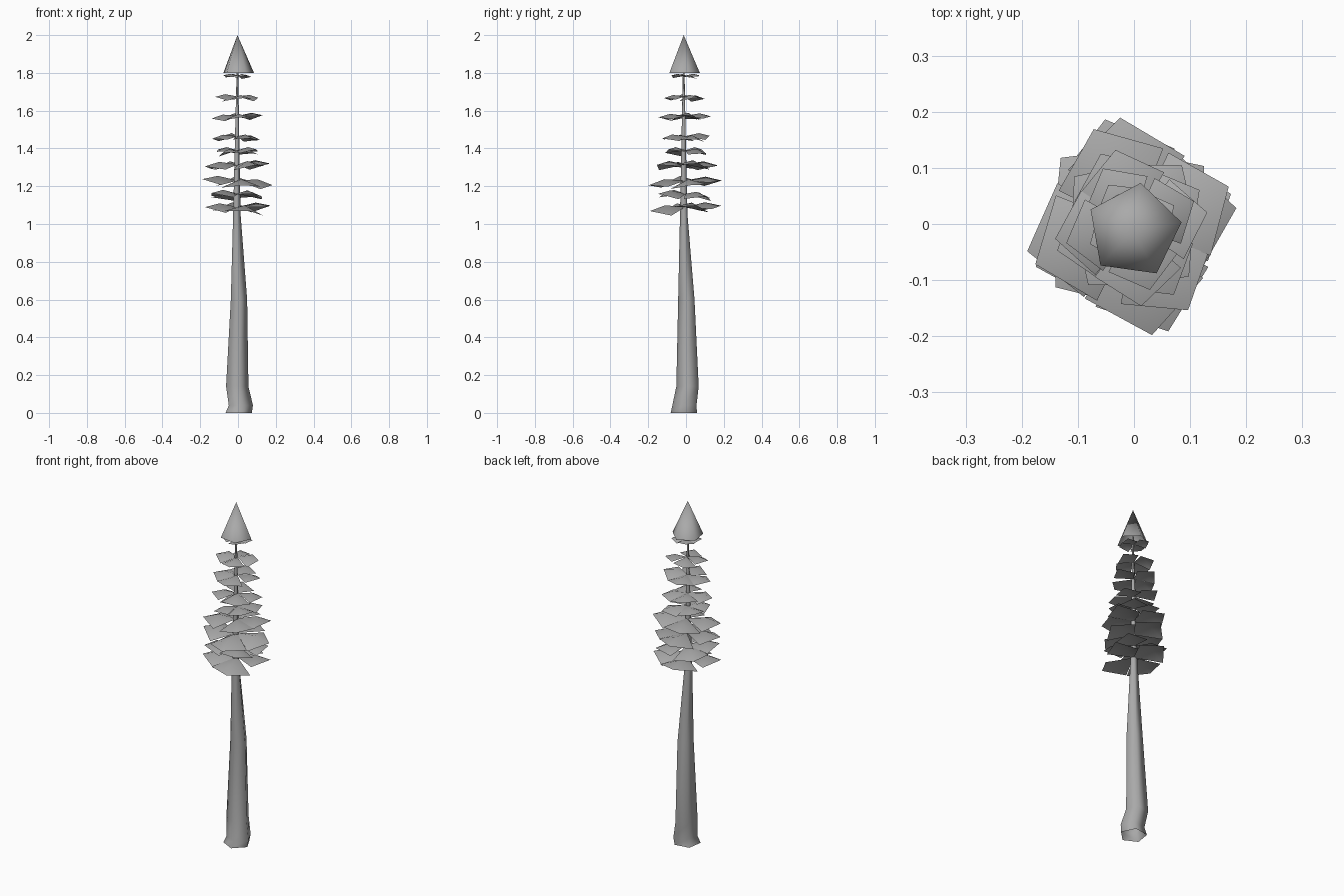
import bpy, math, random
from mathutils import Vector, Matrix

if "Cube" in bpy.data.objects:
    bpy.data.objects.remove(bpy.data.objects["Cube"])

random.seed(7)
grey = bpy.data.materials.new("mid grey")
grey.diffuse_color = (0.4, 0.4, 0.4, 1)
grey.use_nodes = True
grey.node_tree.nodes["Principled BSDF"].inputs["Base Color"].default_value = grey.diffuse_color


def make(name, verts, faces):
    mesh = bpy.data.meshes.new(name)
    mesh.from_pydata(verts, [], faces)
    mesh.materials.append(grey)
    for p in mesh.polygons:
        p.use_smooth = True
    obj = bpy.data.objects.new(name, mesh)
    bpy.context.collection.objects.link(obj)
    return obj


def ring(x, y, z, r, start, n=5):
    return [(x + r * math.cos(start + i * math.tau / n),
             y + r * math.sin(start + i * math.tau / n), z) for i in range(n)]


# Trunk: open five-sided tapering tube with a kinked foot (x, y, z, radius)
N = 5
sections = [(0.0, -0.008, 0, 0.074), (0.012, -0.005, 0.04, 0.068),
            (-0.007, 0.011, 0.14, 0.063), (0.003, 0.004, 0.6, 0.046),
            (-0.007, -0.011, 1.05, 0.021), (-0.005, -0.012, 1.5, 0.011),
            (-0.003, -0.012, 1.84, 0.004)]
verts = [v for s in sections for v in ring(*s, math.radians(-9), N)]
faces = []
for k in range(len(sections) - 1):
    for i in range(N):
        j = (i + 1) % N
        faces.append((k * N + i, k * N + j, (k + 1) * N + j, (k + 1) * N + i))
make("trunk", verts, faces)

# Crown tip: five-sided cone, open below
verts = ring(0, -0.012, 1.8, 0.086, math.radians(10)) + [(-0.003, -0.012, 2.0)]
make("crown_tip", verts, [(i, (i + 1) % 5, 5) for i in range(5)])

# Branch tiers: kite-shaped folded leaves, corner pointing outward
# (height, reach, turn in degrees)
tiers = [(1.785, 0.088, 30), (1.675, 0.122, 20), (1.572, 0.142, 10),
         (1.465, 0.145, 25), (1.39, 0.138, 50), (1.315, 0.185, 28),
         (1.23, 0.200, 12), (1.16, 0.178, 40), (1.09, 0.195, 21)]
verts, faces = [], []
for z, reach, turn in tiers:
    for i in range(4):
        angle = math.radians(turn + i * 90 + random.uniform(-8, 8))
        roll = math.radians(random.uniform(-9, 9))
        pitch = math.radians(random.uniform(-4, 6))
        length = reach * random.uniform(0.93, 1.02)
        place = (Matrix.Translation((-0.002, -0.004, z))
                 @ Matrix.Rotation(angle, 4, 'Z') @ Matrix.Rotation(pitch, 4, 'Y')
                 @ Matrix.Rotation(roll, 4, 'X'))
        # inner corner, right corner, tip, left corner, raised middle
        shape = ((0, 0, 0), (0.58, -0.54, -0.12), (1, 0, -0.03),
                 (0.58, 0.54, -0.12), (0.56, 0, 0.09))
        b = len(verts)
        verts += [place @ (Vector(p) * length) for p in shape]
        faces += [(b + k, b + (k + 1) % 4, b + 4) for k in range(4)]
make("branch_leaves", verts, faces)
